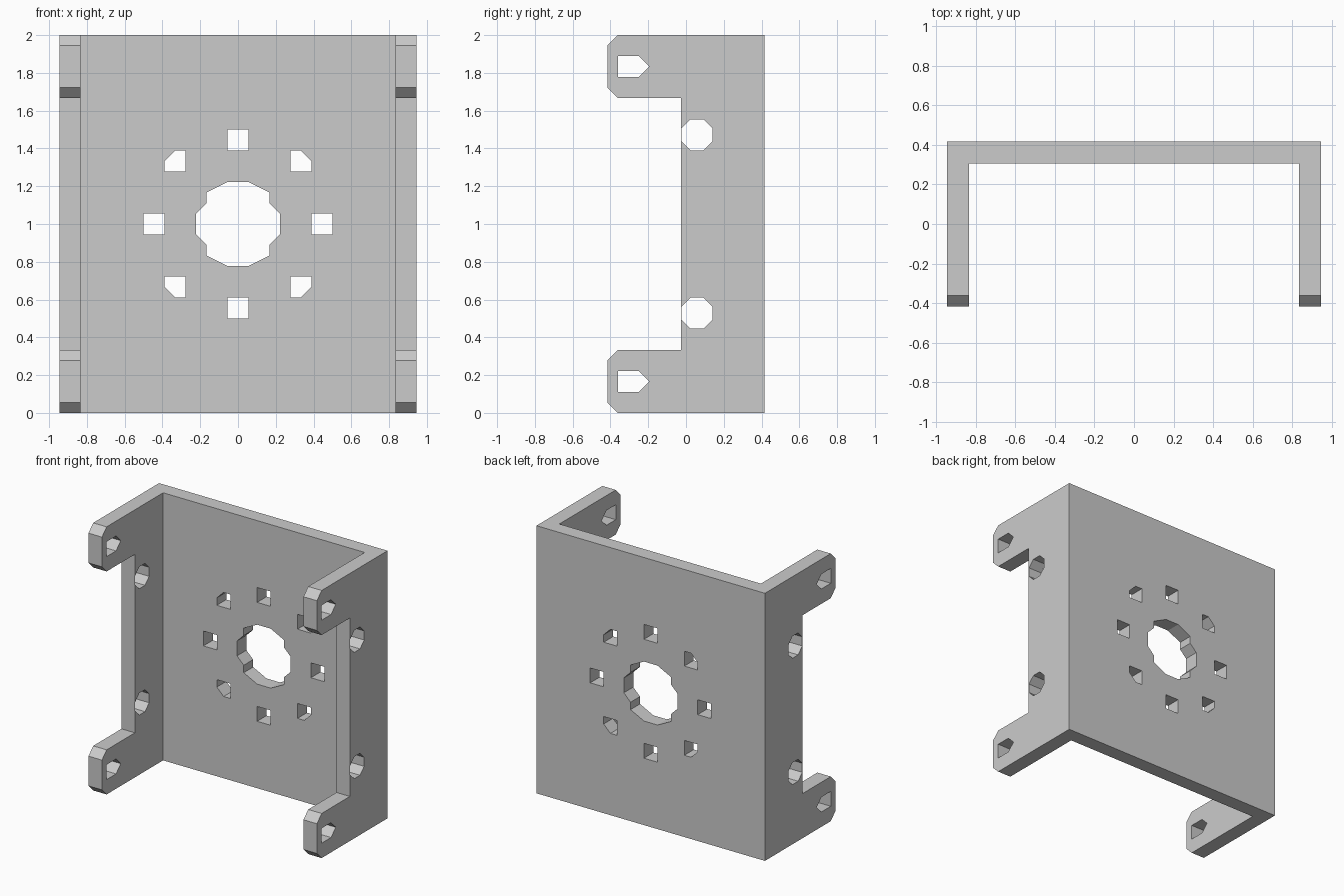
import bpy, bmesh, math
from mathutils import Matrix, Vector

if "Cube" in bpy.data.objects:
    bpy.data.objects.remove(bpy.data.objects["Cube"])

U = 1 / 18  # design grid step; parts are drawn in grid steps and scaled at the end


def plate(name, loops, place, thickness):
    """Flat plate from an outline plus hole loops, extruded along a vector."""
    bm = bmesh.new()
    for loop in loops:
        vs = [bm.verts.new(place(a, b)) for a, b in loop]
        for i, v in enumerate(vs):
            bm.edges.new((vs[i - 1], v))
    bmesh.ops.triangle_fill(bm, use_beauty=True, use_dissolve=False, edges=bm.edges[:])
    ext = bmesh.ops.extrude_face_region(bm, geom=bm.faces[:], use_keep_orig=True)
    moved = [g for g in ext["geom"] if isinstance(g, bmesh.types.BMVert)]
    bmesh.ops.translate(bm, verts=moved, vec=Vector(thickness))
    bmesh.ops.recalc_face_normals(bm, faces=bm.faces[:])
    me = bpy.data.meshes.new(name)
    bm.to_mesh(me)
    bm.free()
    ob = bpy.data.objects.new(name, me)
    bpy.context.collection.objects.link(ob)
    return ob


def rect(x0, x1, z0, z1):
    return [(x0, z0), (x1, z0), (x1, z1), (x0, z1)]


def octagon(x, z, apothem):
    r = apothem / math.cos(math.pi / 8)
    return [(x + r * math.cos(math.pi * (i + .5) / 4),
             z + r * math.sin(math.pi * (i + .5) / 4)) for i in range(8)]


def mirror_z(loop):
    return [(a, 36 - b) for a, b in reversed(loop)]


# back plate: stepped centre hole and a ring of eight small holes
quad = [(4, 1), (3, 2), (3, 3), (1, 4)]
centre = (quad + [(-x, z) for x, z in reversed(quad)]
          + [(-x, -z) for x, z in quad] + [(x, -z) for x, z in reversed(quad)])
holes = [[(x, z + 18) for x, z in centre]]
for x, z in ((8, 0), (-8, 0), (0, 8), (0, -8)):
    holes.append(rect(x - 1, x + 1, z + 17, z + 19))
corner_hole = [(5, 5), (7, 5), (7, 6), (6, 7), (5, 7)]
for sx in (1, -1):
    for sz in (1, -1):
        holes.append([(sx * x, 18 + sz * z) for x, z in corner_hole])
bracket = plate("bracket", [rect(-17, 17, 0, 36)] + holes,
                lambda a, b: (a, 5.5, b), (0, 2, 0))

# side plates: C-shaped outline with chamfered tabs, pointed and octagonal holes
half = [(7.5, 0), (-6.5, 0), (-7.5, 1), (-7.5, 5), (-6.5, 6), (-0.5, 6)]
slot = [(-6.5, 2), (-4.5, 2), (-3.5, 3), (-4.5, 4), (-6.5, 4)]
bolt = octagon(1.05, 9.5, 1.48)
loops = [half + mirror_z(half), slot, mirror_z(slot), bolt, mirror_z(bolt)]
for side, x in (("left", -17), ("right", 15)):
    ob = plate(side + "_side_plate", loops, lambda a, b: (x, a, b), (2, 0, 0))
    ob.hide_render = True
    mod = bracket.modifiers.new(side, "BOOLEAN")
    mod.operation, mod.solver, mod.object = "UNION", "EXACT", ob

# fuse the three plates into one folded bracket and scale to size
bpy.context.view_layer.update()
fused = bpy.data.meshes.new_from_object(
    bracket.evaluated_get(bpy.context.evaluated_depsgraph_get()))
bracket.modifiers.clear()
fused.transform(Matrix.Scale(U, 4))
bracket.data = fused
for side in ("left", "right"):
    bpy.data.objects.remove(bpy.data.objects[side + "_side_plate"])
